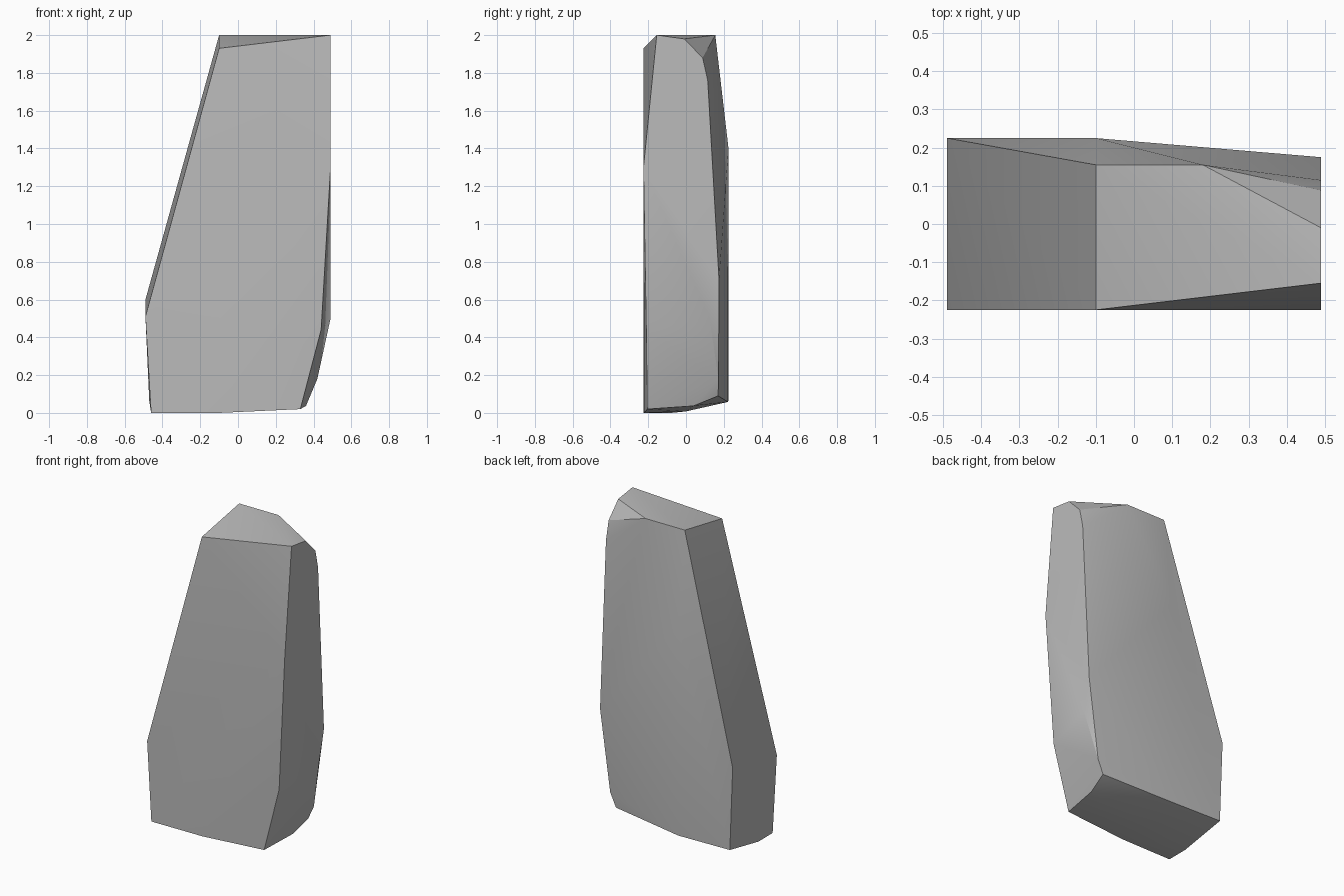
import bpy, bmesh, math

cube = bpy.data.objects.get("Cube")
if cube:
    bpy.data.objects.remove(cube, do_unlink=True)

# Grey stone material
stone = bpy.data.materials.new("stone_grey")
stone.use_nodes = True
grey = (0.5, 0.5, 0.5, 1)
stone.diffuse_color = grey
stone.node_tree.nodes["Principled BSDF"].inputs["Base Color"].default_value = grey

# Chipped corners of the slab, grouped by side
front = [(-.46, -.225, 0), (-.49, -.225, .51), (-.1, -.225, 1.93), (.49, -.155, 2),
         (.49, -.225, 1.3), (.44, -.21, .44), (.33, -.205, .02), (-.1, -.222, 0)]
back = [(-.47, .225, .065), (-.49, .225, .6), (-.1, .225, 1.4), (.49, .175, .7),
        (.42, .172, .18), (.38, .17, .09), (-.1, .222, .058)]
top = [(-.1, .155, 2), (.18, .155, 2), (.49, -.01, 1.98), (.49, .088, 1.88), (.49, .115, 1.76)]
underside = [(-.46, -.08, 0), (-.1, 0, .008), (.36, .04, .037), (.49, .125, .5)]

# Slab: the convex shell around those corners
bm = bmesh.new()
for corner in front + back + top + underside:
    bm.verts.new(corner)
hull = bmesh.ops.convex_hull(bm, input=bm.verts)
bmesh.ops.delete(bm, geom=[v for v in bm.verts if not v.link_faces], context='VERTS')
bmesh.ops.recalc_face_normals(bm, faces=bm.faces)
mesh = bpy.data.meshes.new("stone_slab")
bm.to_mesh(mesh)
bm.free()
mesh.materials.append(stone)
slab = bpy.data.objects.new("stone_slab", mesh)
bpy.context.collection.objects.link(slab)

# Soft facets with crisp main edges
bpy.ops.object.select_all(action='DESELECT')
slab.select_set(True)
bpy.context.view_layer.objects.active = slab
bpy.ops.object.shade_smooth_by_angle(angle=math.radians(30))
